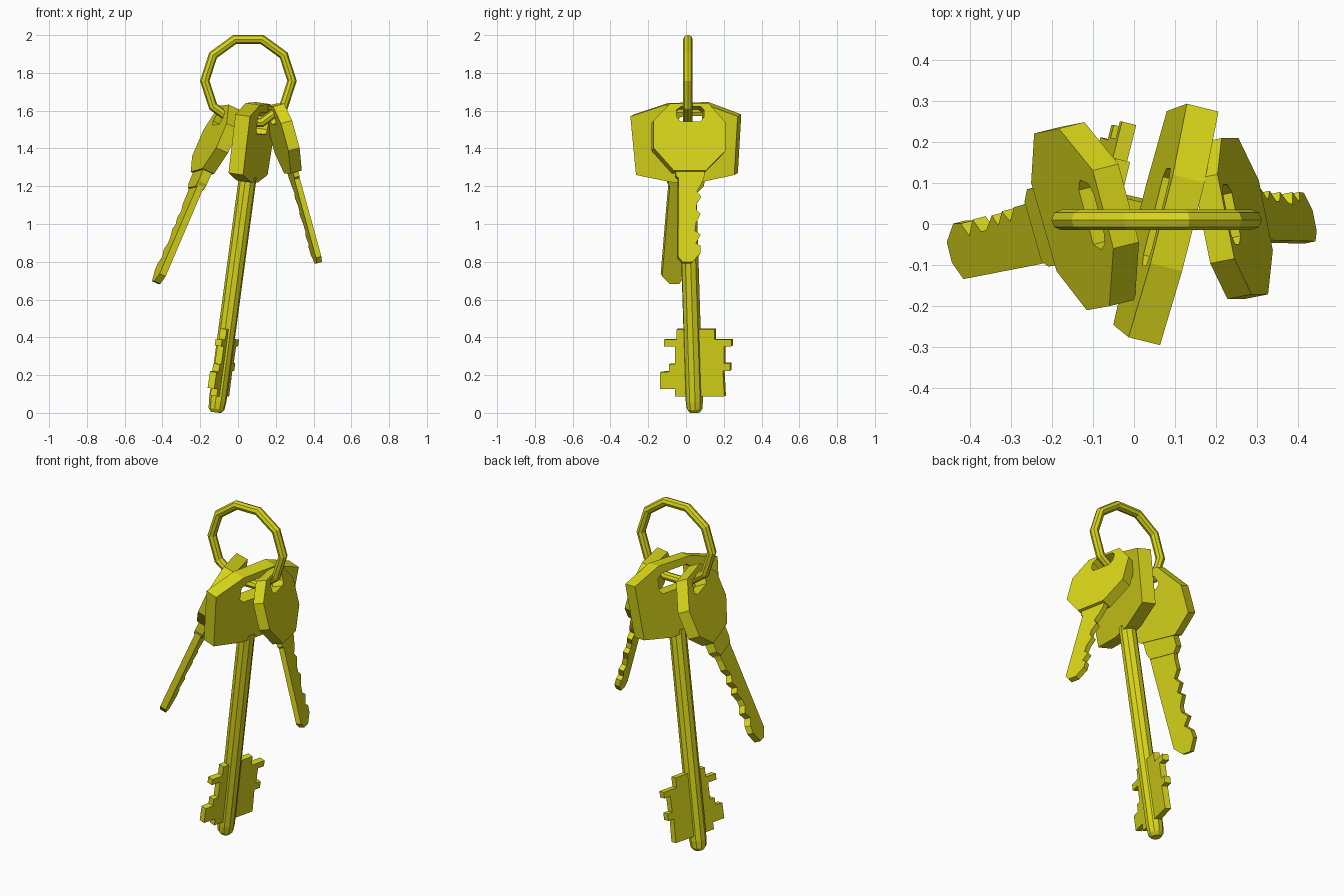
import bpy, bmesh, math
from mathutils import Vector

brass = bpy.data.materials.new("yellow brass")
brass.diffuse_color = (0.70, 0.68, 0.01, 1)


def finish(name, bm):
    bmesh.ops.recalc_face_normals(bm, faces=bm.faces)
    me = bpy.data.meshes.new(name)
    bm.to_mesh(me)
    bm.free()
    me.materials.append(brass)
    ob = bpy.data.objects.new(name, me)
    bpy.context.collection.objects.link(ob)
    return ob


def plate(name, plane, thick, *loops):
    """Flat plate: (y, z) loops projected on x = x0 + a*y + b*z; later loops are holes."""
    x0, a, b = plane
    n = Vector((1, -a, -b)).normalized()
    bm = bmesh.new()
    edges = []
    for loop in loops:
        vs = [bm.verts.new(Vector((x0 + a * y + b * z, y, z)) - n * thick / 2) for y, z in loop]
        edges += [bm.edges.new((v, vs[i - 1])) for i, v in enumerate(vs)]
    bmesh.ops.triangle_fill(bm, edges=edges, use_beauty=True, normal=n)
    ext = bmesh.ops.extrude_face_region(bm, geom=bm.faces[:])
    bmesh.ops.translate(bm, vec=n * thick,
                        verts=[g for g in ext["geom"] if isinstance(g, bmesh.types.BMVert)])
    return finish(name, bm)


def lathe(name, start, end, profile, sides):
    """Round rod from start towards end, profile of (radius, distance)."""
    start = Vector(start)
    q = (Vector(end) - start).to_track_quat('Z', 'Y')
    bm = bmesh.new()
    rings = []
    for r, d in profile:
        rings.append([bm.verts.new(start + q @ Vector((r * math.cos(t), r * math.sin(t), d)))
                      for t in (2 * math.pi * i / sides for i in range(sides))])
    for lo, hi in zip(rings, rings[1:]):
        for i in range(sides):
            bm.faces.new((lo[i - 1], lo[i], hi[i], hi[i - 1]))
    bm.faces.new(rings[0])
    bm.faces.new(rings[-1])
    return finish(name, bm)


# key ring: ten-sided hoop
bpy.ops.mesh.primitive_torus_add(major_segments=10, minor_segments=8, major_radius=0.231,
                                 minor_radius=0.025, location=(0.055, 0.01, 1.758),
                                 rotation=(math.pi / 2, 0, 0))
ring = bpy.context.object
ring.name = "key_ring"
ring.data.materials.append(brass)

# large lever key: head, round shaft and toothed bit
big = (-0.129, 0.25, 0.143)
plate("large_key_head", big, 0.08,
      [(-0.285, 1.575), (-0.255, 1.265), (-0.06, 1.225), (0.08, 1.225), (0.265, 1.265),
       (0.283, 1.575), (0.11, 1.64), (-0.105, 1.635)],
      [(-0.11, 1.505), (-0.085, 1.48), (0.105, 1.48), (0.125, 1.505),
       (0.125, 1.57), (0.095, 1.595), (-0.075, 1.595), (-0.11, 1.57)])
lathe("large_key_shaft", (-0.116, 0.046, 0.003), (0.045, 0.008, 1.2),
      [(0.028, 0), (0.042, 0.018), (0.047, 0.06), (0.047, 1.26)], 10)
plate("large_key_bit", big, 0.036,
      [(0.155, 0.445), (0.155, 0.39), (0.245, 0.39), (0.245, 0.355), (0.205, 0.355),
       (0.205, 0.265), (0.237, 0.265), (0.237, 0.225), (0.2, 0.225), (0.207, 0.09),
       (-0.055, 0.09), (-0.055, 0.13), (-0.132, 0.13), (-0.132, 0.217), (-0.085, 0.22),
       (-0.085, 0.26), (-0.055, 0.26), (-0.055, 0.355), (-0.112, 0.355), (-0.112, 0.39),
       (-0.045, 0.39), (-0.045, 0.445)])

# small key on the right
right = (0.645, -0.2, -0.275)
plate("right_key_head", right, 0.062,
      [(-0.09, 1.63), (-0.177, 1.54), (-0.177, 1.395), (-0.07, 1.275), (0.1, 1.275),
       (0.203, 1.38), (0.203, 1.53), (0.115, 1.63)],
      [(-0.055, 1.56), (-0.035, 1.535), (0.07, 1.535), (0.09, 1.56),
       (0.09, 1.597), (0.07, 1.615), (-0.03, 1.615), (-0.055, 1.597)])
plate("right_key_blade", right, 0.03,
      [(-0.06, 1.34), (-0.055, 1.25), (-0.042, 1.24), (-0.045, 0.825), (-0.02, 0.795),
       (0.03, 0.795), (0.073, 0.84), (0.075, 0.88), (0.05, 0.895), (0.075, 0.94),
       (0.045, 0.96), (0.05, 1.0), (0.075, 1.05), (0.053, 1.07), (0.053, 1.1),
       (0.078, 1.14), (0.055, 1.17), (0.08, 1.21), (0.095, 1.25), (0.098, 1.34)])

# medium key on the left
left = (-0.76, -0.25, 0.45)
plate("left_key_head", left, 0.07,
      [(-0.052, 1.618), (0.138, 1.612), (0.24, 1.485), (0.228, 1.345), (0.108, 1.262),
       (-0.107, 1.28), (-0.202, 1.39), (-0.192, 1.518)],
      [(-0.055, 1.55), (-0.042, 1.515), (0.09, 1.51), (0.115, 1.53),
       (0.105, 1.57), (0.08, 1.585), (-0.01, 1.588), (-0.04, 1.578)])
plate("left_key_shoulder", left, 0.05,
      [(-0.09, 1.34), (-0.098, 1.22), (-0.085, 1.19), (0.06, 1.18), (0.09, 1.21), (0.1, 1.34)])
plate("left_key_blade", left, 0.036,
      [(-0.08, 1.3), (-0.095, 1.15), (-0.13, 0.73), (-0.09, 0.69), (-0.04, 0.69),
       (0.005, 0.75), (0.005, 0.79), (-0.025, 0.82), (0.015, 0.86), (-0.015, 0.89),
       (-0.01, 0.92), (0.025, 0.97), (0.0, 0.99), (0.035, 1.03), (0.01, 1.06),
       (0.045, 1.1), (0.05, 1.15), (0.065, 1.2), (0.07, 1.3)])
